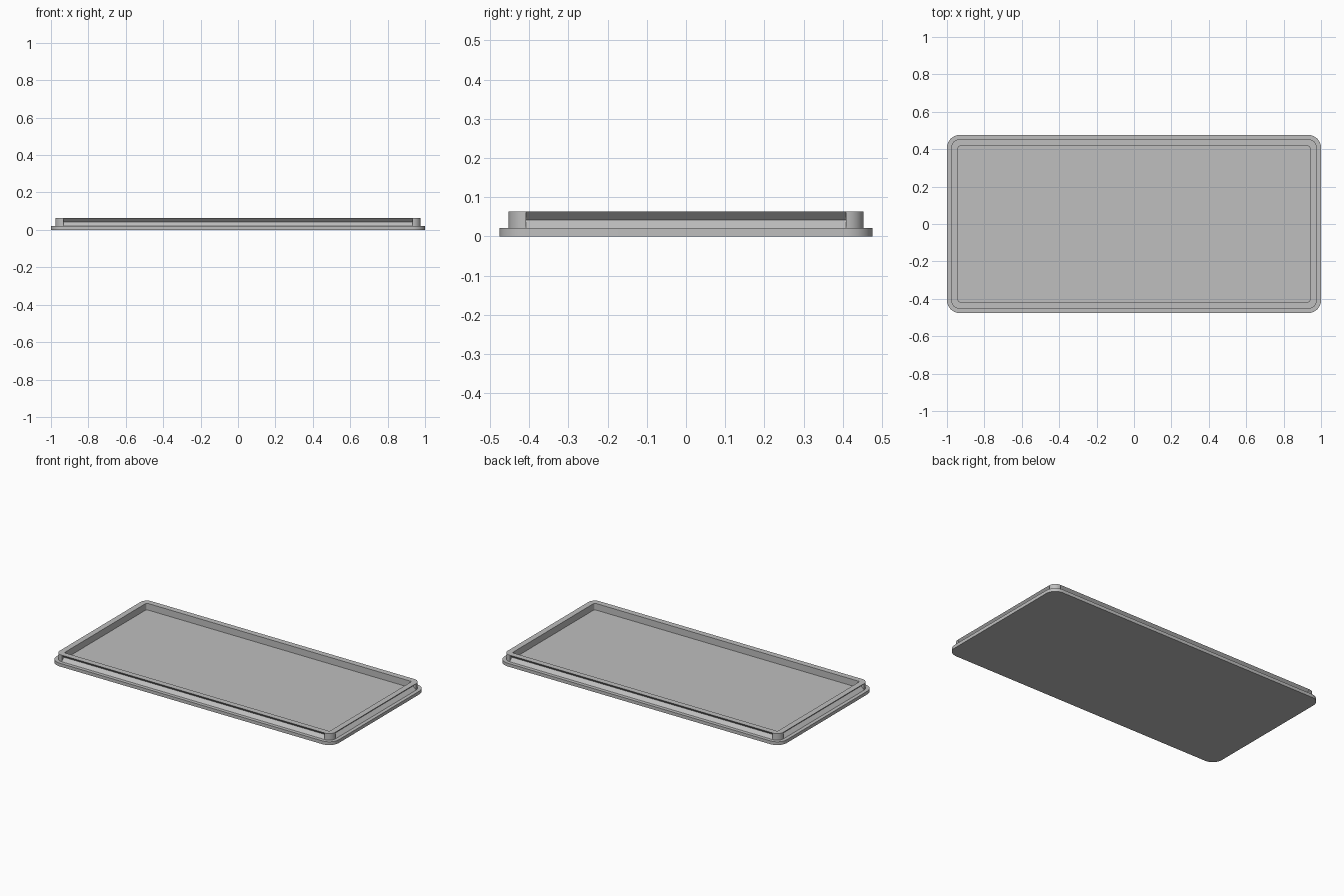
import bpy, bmesh, math
from mathutils import Vector

cube = bpy.data.objects.get("Cube")
if cube:
    bpy.data.objects.remove(cube)

BASE_TOP, RIM_TOP = 0.021, 0.063
GROOVE = 0.021          # depth of the V groove
SEG = 10                # segments per rounded corner

grey = bpy.data.materials.new("plain grey")
grey.use_nodes = True
colour = (0.52, 0.52, 0.52, 1)
grey.diffuse_color = colour
grey.node_tree.nodes["Principled BSDF"].inputs["Base Color"].default_value = colour


def outline(bm, hx, hy, radius, z):
    """Counter-clockwise loop of vertices around a rounded rectangle."""
    loop = []
    for corner, (sx, sy) in enumerate([(1, 1), (-1, 1), (-1, -1), (1, -1)]):
        for k in range(SEG + 1):
            a = (corner + k / SEG) * math.pi / 2
            loop.append(bm.verts.new((sx * (hx - radius) + radius * math.cos(a),
                                      sy * (hy - radius) + radius * math.sin(a), z)))
    return loop


def bridge(bm, low, high):
    """Quads between two matching loops."""
    n = len(low)
    for i in range(n):
        j = (i + 1) % n
        bm.faces.new((low[i], low[j], high[j], high[i]))


def finish(bm, name):
    mesh = bpy.data.meshes.new(name)
    bm.to_mesh(mesh)
    bm.free()
    mesh.materials.append(grey)
    obj = bpy.data.objects.new(name, mesh)
    bpy.context.collection.objects.link(obj)
    bpy.ops.object.select_all(action='DESELECT')
    obj.select_set(True)
    bpy.context.view_layer.objects.active = obj
    bpy.ops.object.shade_smooth_by_angle(angle=math.radians(30))


# Flat base plate
bm = bmesh.new()
bottom = outline(bm, 1.0, 0.476, 0.068, 0)
top = outline(bm, 1.0, 0.476, 0.068, BASE_TOP)
bridge(bm, bottom, top)
bm.faces.new(top)
bm.faces.new(bottom[::-1])
finish(bm, "base_plate")

# Raised rim, with a V groove along each straight outer side
bm = bmesh.new()
outer_low = outline(bm, 0.977, 0.453, 0.045, BASE_TOP)
outer_high = outline(bm, 0.977, 0.453, 0.045, RIM_TOP)
inner_high = outline(bm, 0.94, 0.416, 0.008, RIM_TOP)
inner_low = outline(bm, 0.94, 0.416, 0.008, BASE_TOP)
bridge(bm, outer_low, outer_high)
bridge(bm, outer_high, inner_high)
bridge(bm, inner_high, inner_low)
for i in range(SEG, len(outer_low), SEG + 1):
    j = (i + 1) % len(outer_low)
    a, b, c, d = outer_low[i], outer_low[j], outer_high[j], outer_high[i]
    wall = next(f for f in a.link_faces if b in f.verts and c in f.verts)
    bm.faces.remove(wall)
    along = (b.co - a.co).normalized()
    inward = Vector((0, 0, 1)).cross(along) * GROOVE
    start = bm.verts.new((a.co + d.co) / 2 + inward)
    end = bm.verts.new((b.co + c.co) / 2 + inward)
    bm.faces.new((a, b, end, start))
    bm.faces.new((start, end, c, d))
    bm.faces.new((a, start, d))
    bm.faces.new((b, c, end))
finish(bm, "rim")
